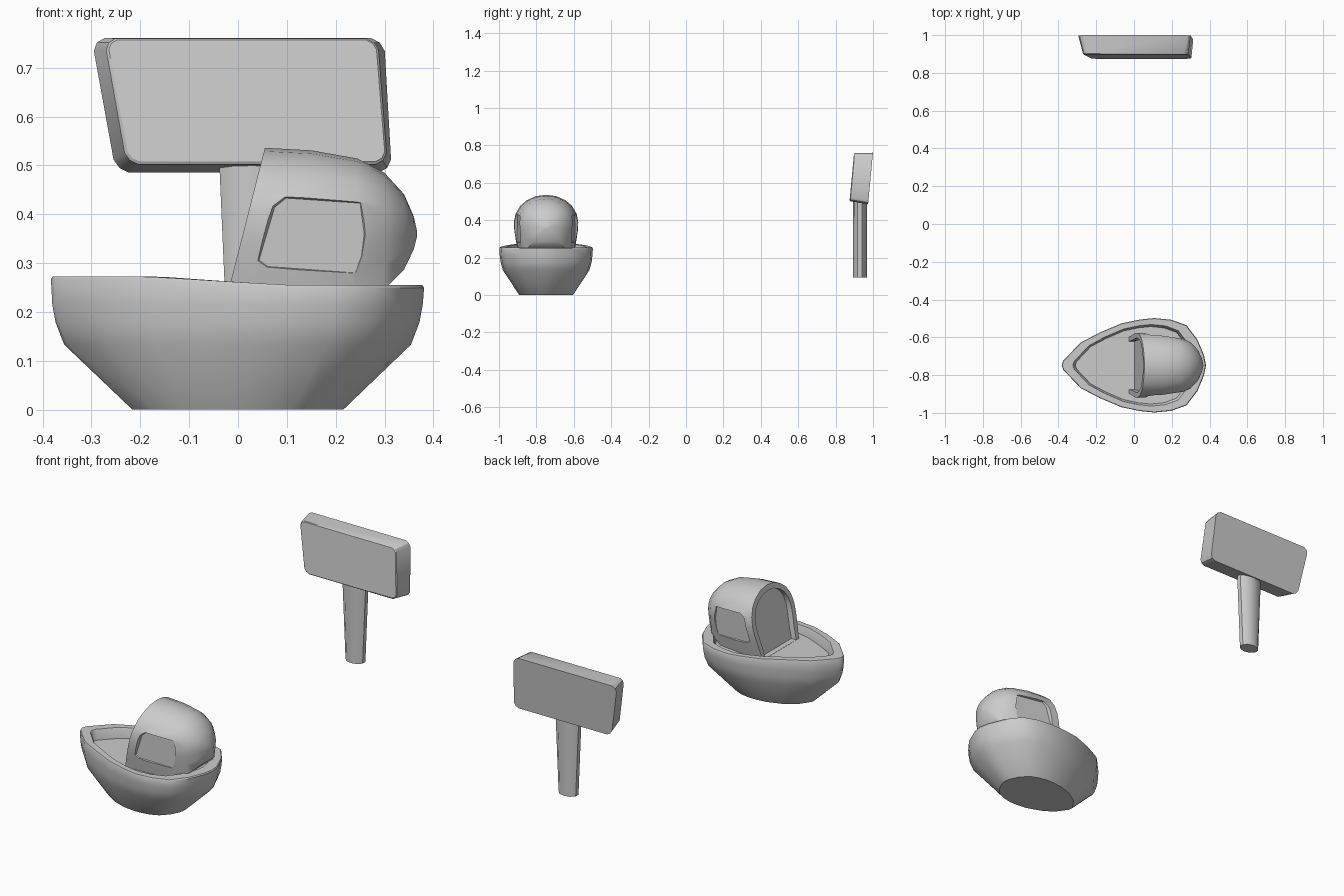
import bpy, bmesh
from math import cos, sin, pi, radians, atan2
from mathutils import Vector

if "Cube" in bpy.data.objects:
    bpy.data.objects.remove(bpy.data.objects["Cube"])

CY = -0.748          # boat centre line


def finish(name, bm, angle=35):
    bmesh.ops.recalc_face_normals(bm, faces=bm.faces)
    me = bpy.data.meshes.new(name)
    bm.to_mesh(me)
    bm.free()
    ob = bpy.data.objects.new(name, me)
    bpy.context.collection.objects.link(ob)
    smooth(ob, angle)
    return ob


def smooth(ob, angle=35):
    bpy.ops.object.select_all(action='DESELECT')
    ob.select_set(True)
    bpy.context.view_layer.objects.active = ob
    bpy.ops.object.shade_smooth_by_angle(angle=radians(angle))


def loft(bm, rings):
    """Skin closed rings of equal length, cap both ends, return the caps."""
    vs = [[bm.verts.new(p) for p in r] for r in rings]
    n = len(rings[0])
    for a, b in zip(vs, vs[1:]):
        for i in range(n):
            j = (i + 1) % n
            bm.faces.new((a[i], a[j], b[j], b[i]))
    return bm.faces.new(vs[0]), bm.faces.new(vs[-1])


# Hull: teardrop outline lofted upward, with a rim and a sunken deck
half = [(-.375, .024), (-.283, .120), (-.18, .174), (-.066, .222), (.03, .242),
        (.108, .250), (.198, .241), (.278, .212), (.336, .136), (.370, .055)]
outline = [(-.383, 0)] + half + [(.381, 0)] + [(x, -y) for x, y in reversed(half)]


def hull_ring(sx, sy, z, round_amount=0.0):
    ring = []
    for x, y in outline:
        a = atan2(y / .25, x / .38)
        ex, ey = .38 * cos(a), .25 * sin(a)
        px = x + (ex - x) * round_amount
        py = y + (ey - y) * round_amount
        ring.append((px * sx, CY + py * sy, z(x) if callable(z) else z))
    return ring


def sheer(drop):
    return lambda x: .255 + .018 * min(1, max(0, (.1 - x) / .3)) - drop


bm = bmesh.new()
loft(bm, [hull_ring(.567, .585, 0, .5),
          hull_ring(.93, .93, .133, .1),
          hull_ring(.975, .975, .178),
          hull_ring(.993, .993, .215),
          hull_ring(1, 1, sheer(.006)),
          hull_ring(.99, .988, sheer(0)),
          hull_ring(.845, .865, sheer(0)),
          hull_ring(.835, .85, sheer(.006)),
          hull_ring(.81, .82, .22)])
finish("hull", bm)

# Cabin: arch section sheared at the open front, closing to a dome at the rear
arch = [(.145, .20), (.160, .28), (.170, .345), (.172, .39), (.163, .435),
        (.138, .478), (.103, .507), (.055, .529), (0, .536)]
section = arch + [(-y, z) for y, z in reversed(arch[:-1])]
stations = [(.010, 1, .256), (.130, .97, .12), (.240, .875, .03), (.300, .71, 0),
            (.340, .46, 0), (.360, .20, 0), (.367, .02, 0)]
bm = bmesh.new()
front, _ = loft(bm, [[(x + (z - .36) * s * k, CY + y * s, .36 + (z - .36) * s)
                      for y, z in section] for x, s, k in stations])
bmesh.ops.recalc_face_normals(bm, faces=bm.faces)
bmesh.ops.inset_individual(bm, faces=[front], thickness=.028)
pit = bmesh.ops.extrude_discrete_faces(bm, faces=[front])["faces"][0]
bmesh.ops.translate(bm, verts=pit.verts, vec=(.028, 0, 0))
cabin = finish("cabin", bm)

# Side window recesses, cut on both sides
window = [(.036, .303), (.055, .289), (.246, .275), (.259, .312), (.265, .36),
          (.256, .427), (.095, .438), (.070, .418)]
bm = bmesh.new()
for side in (-1, 1):
    rings = []
    for scale, out in ((.94, 0), (1.16, .06)):
        ring = []
        for x, z in window:
            px, pz = .155 + (x - .155) * scale, .355 + (z - .355) * scale
            ring.append((px, CY + side * (.157 - .10 * (px - .03) + out), pz))
        rings.append(ring)
    loft(bm, rings)
cutter = finish("window_cutter", bm)
cutter.hide_render = True
mod = cabin.modifiers.new("windows", 'BOOLEAN')
mod.operation = 'DIFFERENCE'
mod.solver = 'EXACT'
mod.object = cutter
bpy.context.view_layer.objects.active = cabin
bpy.ops.object.modifier_apply(modifier=mod.name)
bpy.data.objects.remove(cutter)
smooth(cabin)


# Sign board: skewed panel leaning back, larger at the rear, with rounded corners
def rounded(corners, r):
    pts = []
    for i, c in enumerate(corners):
        c = Vector(c)
        a = c + (Vector(corners[i - 1]) - c).normalized() * r
        b = c + (Vector(corners[(i + 1) % 4]) - c).normalized() * r
        pts += [a, c * .3 + (a + b) * .35, b]
    return pts


def board_ring(corners, y, r=.027):
    return [(p.x, y + (p.y - .5) * .094, p.y) for p in rounded(corners, r)]


bm = bmesh.new()
loft(bm, [board_ring([(-.268, .757), (.282, .757), (.302, .508), (-.222, .508)], .874, .02),
          board_ring([(-.274, .760), (.286, .760), (.306, .502), (-.228, .502)], .878, .024),
          board_ring([(-.300, .761), (.299, .761), (.315, .485), (-.250, .485)], .975)])
finish("sign_board", bm, 30)

# Sign post: flattened, tapering toward the foot
bm = bmesh.new()
loft(bm, [[(.029 + rx * cos(a), .930 + .038 * sin(a), z)
           for a in [pi * (2 * i + 1) / 10 for i in range(10)]]
          for rx, z in ((.052, .094), (.071, .51))])
finish("sign_post", bm, 40)
